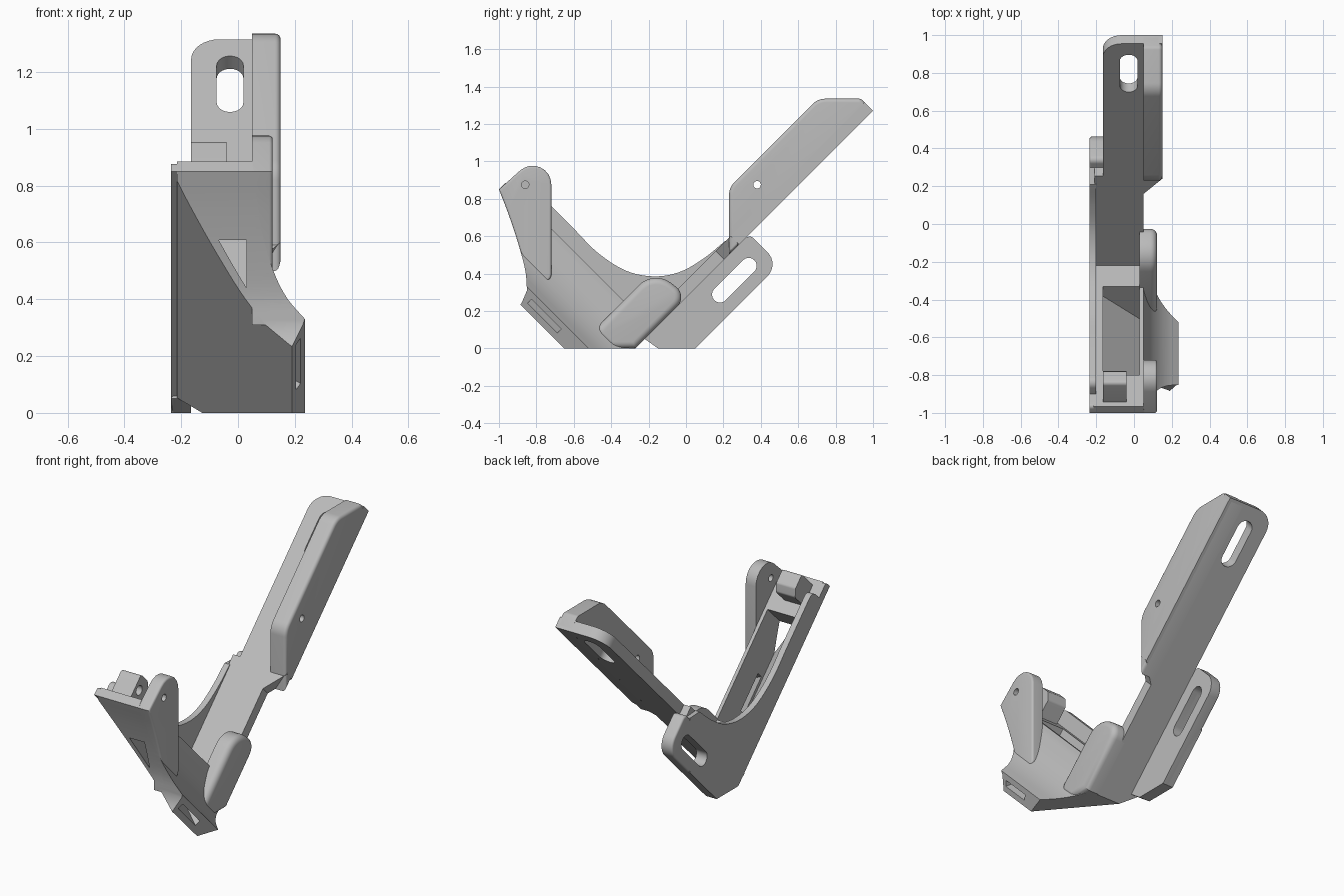
import bpy, bmesh, math
from mathutils import Vector

if "Cube" in bpy.data.objects:
    bpy.data.objects.remove(bpy.data.objects["Cube"])

grey = bpy.data.materials.new("plain_grey")
grey.use_nodes = True
grey.diffuse_color = (0.5, 0.5, 0.5, 1)
grey.node_tree.nodes["Principled BSDF"].inputs["Base Color"].default_value = (0.5, 0.5, 0.5, 1)
R = math.sqrt(0.5)


# Frames: outline plane (a, b) and extrusion c
def side(a, b, c):        # outline in y, z; extruded along x
    return (c, a, b)


def tilted_side(a, b, c):  # side outline turned by 45 degrees
    return (c, (a - b) * R, (a + b) * R)


def sloped(a, b, c):      # outline in x and up the rear arm; extruded along the front arm
    return (a, (b - c) * R, (b + c) * R)


def rounded(corners, steps=8):
    """Closed outline from (a, b, radius) corners."""
    out = []
    for i, corner in enumerate(corners):
        p = Vector(corner[:2])
        r = corner[2] if len(corner) > 2 else 0
        if r == 0:
            out.append(p)
            continue
        u = (Vector(corners[i - 1][:2]) - p).normalized()
        w = (Vector(corners[(i + 1) % len(corners)][:2]) - p).normalized()
        half = u.angle(w) / 2
        centre = p + (u + w).normalized() * (r / math.sin(half))
        start = p + u * (r / math.tan(half)) - centre
        end = p + w * (r / math.tan(half)) - centre
        total = math.pi - 2 * half
        for k in range(steps + 1):
            t = k / steps
            out.append(centre + (start * math.sin((1 - t) * total) + end * math.sin(t * total)) / math.sin(total))
    return out


def curve(points, steps=6):
    """Smooth open curve through the points."""
    pts = [Vector(p) for p in points]
    pts = [2 * pts[0] - pts[1]] + pts + [2 * pts[-1] - pts[-2]]
    out = []
    for p, q, r, s in zip(pts, pts[1:], pts[2:], pts[3:]):
        for k in range(steps):
            t = k / steps
            out.append(0.5 * (2 * q + (r - p) * t + (2 * p - 5 * q + 4 * r - s) * t**2
                              + (3 * q - p - 3 * r + s) * t**3))
    return out + [pts[-2]]


def stadium(p, q, r):
    p, q = Vector(p), Vector(q)
    ang = math.atan2(q.y - p.y, q.x - p.x)
    out = []
    for c, base in ((q, ang - math.pi / 2), (p, ang + math.pi / 2)):
        out += [c + r * Vector((math.cos(base + math.pi * k / 10), math.sin(base + math.pi * k / 10)))
                for k in range(11)]
    return out


def prism(name, outline, lo, hi, frame=side, bevel=0):
    """Extruded outline; the rim of the hi end can be rounded."""
    bm = bmesh.new()
    bottom = [bm.verts.new(frame(p[0], p[1], lo)) for p in outline]
    top = [bm.verts.new(frame(p[0], p[1], hi)) for p in outline]
    n = len(outline)
    bm.faces.new(bottom)
    cap = bm.faces.new(top)
    for i in range(n):
        j = (i + 1) % n
        bm.faces.new((bottom[i], bottom[j], top[j], top[i]))
    bmesh.ops.recalc_face_normals(bm, faces=bm.faces)
    if bevel:
        bmesh.ops.bevel(bm, geom=list(cap.edges), offset=bevel, segments=5, profile=0.5,
                        affect='EDGES', clamp_overlap=True)
        bmesh.ops.recalc_face_normals(bm, faces=bm.faces)
    mesh = bpy.data.meshes.new(name)
    bm.to_mesh(mesh)
    bm.free()
    mesh.materials.append(grey)
    ob = bpy.data.objects.new(name, mesh)
    bpy.context.collection.objects.link(ob)
    return ob


def boolean(ob, cutter, operation='DIFFERENCE'):
    mod = ob.modifiers.new("cut", 'BOOLEAN')
    mod.object, mod.operation, mod.solver = cutter, operation, 'EXACT'
    bpy.context.view_layer.objects.active = ob
    bpy.ops.object.modifier_apply(modifier=mod.name)
    bpy.data.objects.remove(cutter)


def drill(ob, y, z, r, lo, hi):
    boolean(ob, prism("drill", stadium((y, z), (y + 0.0001, z), r), lo, hi))


parts = []
front_edge = curve([(-1, 0.85), (-0.95, 0.72), (-0.9, 0.57), (-0.86, 0.42), (-0.85, 0.31)])

# Front body: wedge section with a concave flare, trimmed to the side silhouette
flare = curve([(0.235, -0.368), (0.17, -0.318), (0.12, -0.262), (0.08, -0.191), (0.055, -0.1), (0.05, -0.057)])
body = prism("front_body", [(-0.215, -0.057), (-0.215, -0.12), (0.19, -0.46)] + flare, 0.195, 1.308, sloped)
trim = front_edge + [Vector(p) for p in
                     ((-0.88, 0.24), (-0.95, 0.17), (-0.78, 0), (0.5, 0), (0.5, 1.5), (-0.35, 1.5))]
boolean(body, prism("trim", trim, -0.4, 0.4), 'INTERSECT')
boolean(body, prism("pocket", [(-0.165, 0), (-0.165, -0.13), (0.03, -0.3), (0.03, 0)], 0.41, 1.075, sloped))
boolean(body, prism("outlet", [(0, -0.255), (0.3, -0.51), (0.3, -0.467), (0, -0.212)], 0.545, 0.77, sloped))
parts.append(body)

# Left side plate with its concave upper edge
sweep = curve([(0.21, 0.575), (0.1, 0.485), (-0.03, 0.41), (-0.17, 0.385), (-0.32, 0.415), (-0.47, 0.51), (-0.6, 0.64)])
plate = rounded([(-0.15, 0), (0.05, 0), (0.3, 0.25), (0.3, 0.57)])
plate += sweep + rounded([(-0.6, 0.64), (-0.84, 0.88, 0.04), (-0.9, 0.82), (-0.965, 0.885, 0.02), (-1, 0.85)])[1:]
parts.append(prism("left_side_plate", plate, -0.2, -0.235))

# Slotted tab below the rear arm
tab = prism("slotted_tab", rounded([(-0.22, 0.05), (-0.15, 0), (0.05, 0), (0.5, 0.45, 0.09), (0.34, 0.61, 0.03)]),
            -0.165, -0.235, bevel=0.012)
for ob in (tab, parts[-1]):
    boolean(ob, prism("slot", stadium((0.182, 0.288), (0.335, 0.441), 0.043), -0.4, 0.4))
parts.append(tab)

# Rear arm plate with its long hole
arm = prism("rear_arm", rounded([(-0.21, -0.085), (0.05, -0.085), (0.05, 0.48), (0.15, 0.594), (0.15, 1.605),
                                 (-0.165, 1.605, 0.1), (-0.165, 0.615), (-0.21, 0.615)]), 0.191, 0.255, sloped)
boolean(arm, prism("slot", stadium((-0.028, 1.29), (-0.028, 1.475), 0.047), 0, 0.5, sloped))
parts.append(arm)

# Flange along the right of the rear arm
flange = prism("rear_flange", rounded([(0.23, 0.5), (1.0, 1.27, 0.02), (0.935, 1.335, 0.03), (0.705, 1.335, 0.1),
                                       (0.23, 0.86, 0.1)]), 0.05, 0.15, bevel=0.03)
drill(flange, 0.38, 0.875, 0.02, 0, 0.3)
parts.append(flange)

# Upright lug on the right of the front body
lug = rounded([(-0.85, 0.31), (-0.72, 0.37, 0.04), (-0.72, 1.13 - 0.03, 0.1), (-1, 0.85)])
lug = prism("front_lug", lug[:-1] + front_edge[:-1], 0.05, 0.122, bevel=0.025)
drill(lug, -0.86, 0.875, 0.02, -0.1, 0.3)
parts.append(lug)

# Low lug at the corner
parts.append(prism("corner_lug", rounded([(-0.27, 0), (0.01, 0.28, 0.07), (-0.17, 0.44 - 0.02, 0.13),
                                          (-0.5, 0.09, 0.05), (-0.4, 0)]), 0.03, 0.122, bevel=0.035))

# Hinge knuckle on the end of the front body
knuckle = prism("hinge_knuckle", rounded([(-0.065, 1.15), (0.05, 1.15, 0.02), (0.085, 1.19, 0.02),
                                          (0.085, 1.275, 0.02), (-0.065, 1.275)]), -0.165, -0.04, tilted_side)
drill(knuckle, -0.86, 0.875, 0.028, -0.12, 0.1)
parts.append(knuckle)

# Smooth shading with sharp edges kept
bpy.ops.object.select_all(action='DESELECT')
for ob in parts:
    ob.select_set(True)
bpy.context.view_layer.objects.active = parts[0]
bpy.ops.object.shade_smooth_by_angle(angle=math.radians(30))
